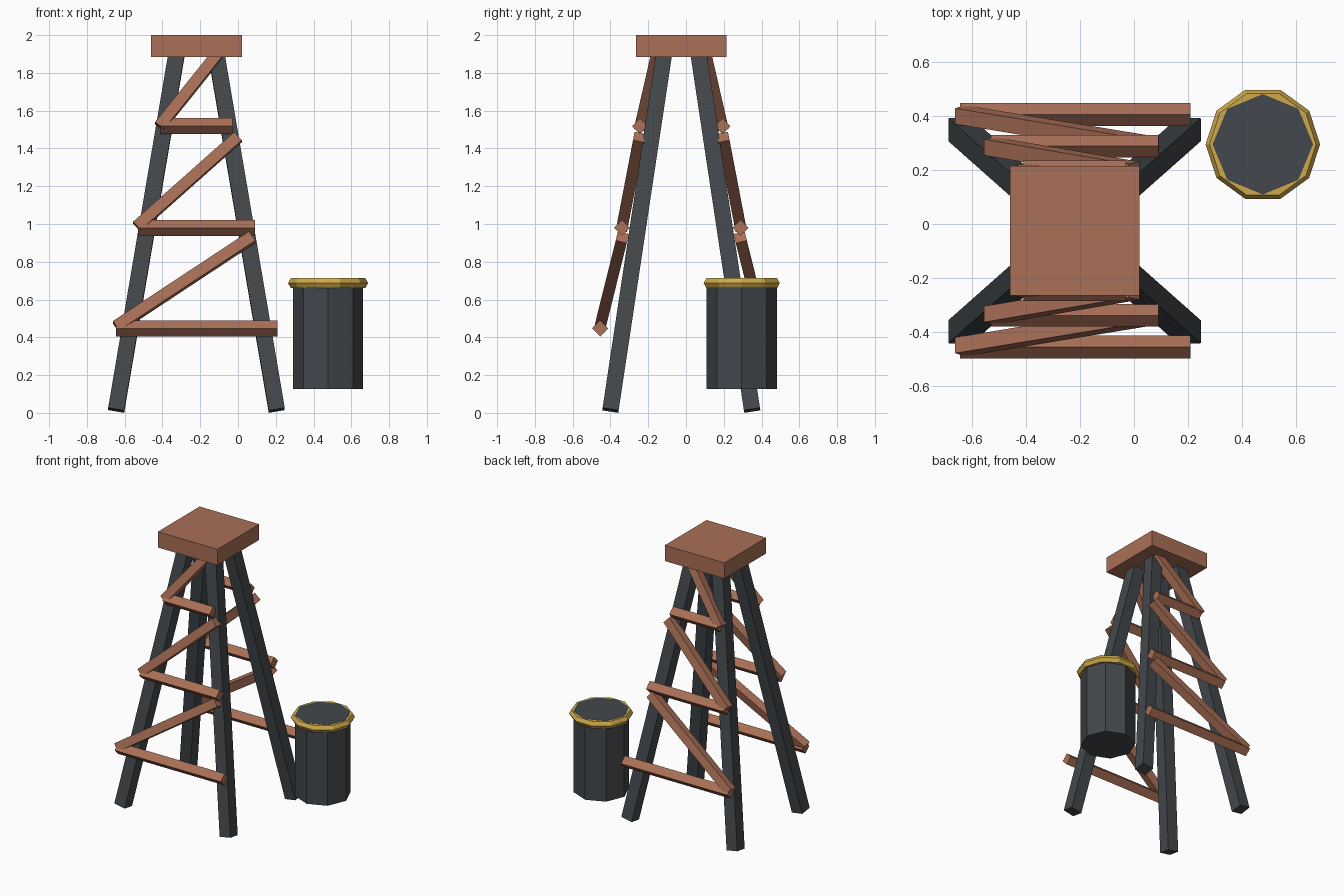
import bpy, bmesh, math
from mathutils import Vector, Matrix

default = bpy.data.objects.get("Cube")
if default:
    bpy.data.objects.remove(default)

CX, CY = -0.22, -0.025   # tower axis


def material(name, rgb):
    m = bpy.data.materials.new(name)
    m.use_nodes = True
    m.diffuse_color = (*rgb, 1)
    m.node_tree.nodes["Principled BSDF"].inputs["Base Color"].default_value = (*rgb, 1)
    return m


wood = material("reddish wood", (0.40, 0.16, 0.095))
iron = material("dark slate", (0.056, 0.064, 0.072))
gold = material("gold", (0.62, 0.40, 0.07))


def finish(bm, name, mat):
    bmesh.ops.recalc_face_normals(bm, faces=bm.faces)
    me = bpy.data.meshes.new(name)
    bm.to_mesh(me)
    bm.free()
    me.materials.append(mat)
    ob = bpy.data.objects.new(name, me)
    bpy.context.collection.objects.link(ob)
    return ob


def box(name, mat, matrix):
    bm = bmesh.new()
    bmesh.ops.create_cube(bm, size=1, matrix=matrix)
    return finish(bm, name, mat)


def beam(name, mat, a, b, size, ref=(1, 0, 0)):
    """Square beam from a to b; one side faces along ref x direction."""
    a, b = Vector(a), Vector(b)
    d = (b - a).normalized()
    u = Vector(ref).cross(d).normalized()
    v = d.cross(u)
    rot = Matrix((u, v, d)).transposed().to_4x4()
    scale = Matrix.Diagonal((size, size, (b - a).length, 1))
    return box(name, mat, Matrix.Translation((a + b) / 2) @ rot @ scale)


# Top platform
box("platform", wood, Matrix.Translation((CX, CY, 1.9425))
    @ Matrix.Diagonal((0.48, 0.48, 0.115, 1)))

# Four splayed legs
for sx, side in ((-1, "right"), (1, "left")):
    for sy, end in ((-1, "front"), (1, "back")):
        beam(f"{end}_{side}_leg", iron,
             (CX + sx * 0.425, CY + sy * 0.375, 0.014),
             (CX + sx * 0.10, CY + sy * 0.087, 1.93), 0.086)

# Crossbars: x start, x end, distance from axis, height
crossbars = [(-0.645, 0.21, 0.43, 0.447),
             (-0.53, 0.09, 0.313, 0.98),
             (-0.41, -0.03, 0.218, 1.518)]
# Diagonals: (x, distance, height) of the low and high ends
diagonals = [((-0.645, 0.43, 0.455), (0.075, 0.312, 0.93)),
             ((-0.535, 0.313, 0.985), (0.0, 0.222, 1.46)),
             ((-0.415, 0.218, 1.515), (-0.09, 0.125, 1.92))]

for sy, end in ((-1, "front"), (1, "back")):
    for i, (x0, x1, dist, z) in enumerate(crossbars, 1):
        y = CY + sy * dist
        beam(f"{end}_crossbar_{i}", wood, (x0, y, z), (x1, y, z), 0.06, (0, 1, 1))
    for i, (lo, hi) in enumerate(diagonals, 1):
        beam(f"{end}_diagonal_{i}", wood,
             *[(x, CY + sy * dist, z) for x, dist, z in (lo, hi)], 0.06)

# Barrel body
BX, BY, TOP = 0.477, 0.295, 0.714
bm = bmesh.new()
bmesh.ops.create_cone(bm, cap_ends=True, segments=8, radius1=0.186, radius2=0.186,
                      depth=TOP - 0.126,
                      matrix=Matrix.Translation((BX, BY, (TOP + 0.126) / 2)))
finish(bm, "barrel_body", iron)

# Barrel rim: ten-sided ring with a hexagonal section
bm = bmesh.new()
rings = []
for i in range(10):
    a = math.tau * i / 10
    ring = []
    for j in range(6):
        t = math.tau * j / 6
        r = 0.182 + 0.03 * math.cos(t)
        ring.append(bm.verts.new((BX + r * math.cos(a), BY + r * math.sin(a),
                                  0.687 + 0.03 * math.sin(t))))
    rings.append(ring)
for i in range(10):
    p, q = rings[i], rings[(i + 1) % 10]
    for j in range(6):
        k = (j + 1) % 6
        bm.faces.new((p[j], q[j], q[k], p[k]))
finish(bm, "barrel_rim", gold)
